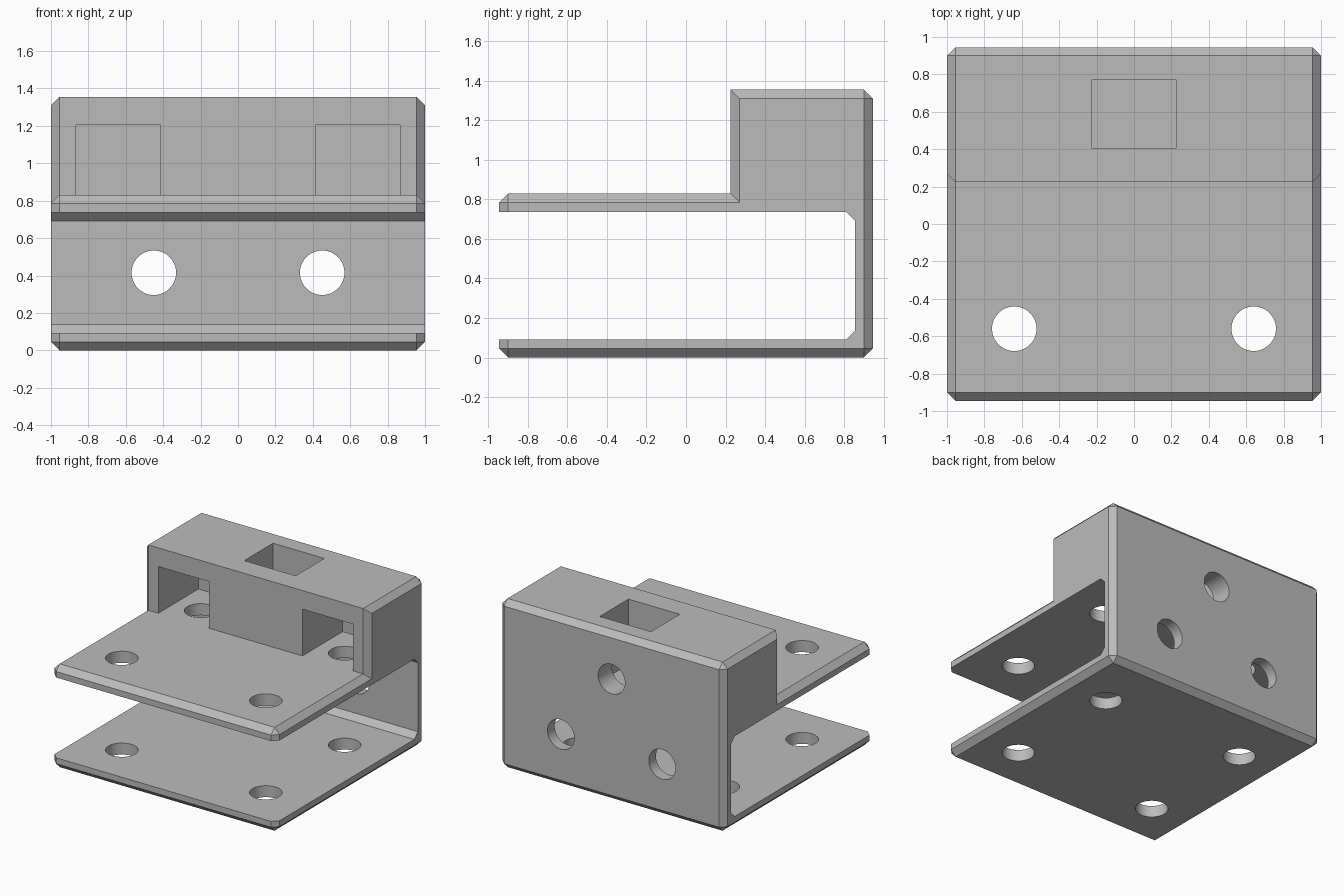
import bpy, bmesh, math
from mathutils import Matrix, Vector

cube = bpy.data.objects.get("Cube")
if cube:
    bpy.data.objects.remove(cube, do_unlink=True)

# Main dimensions
FRONT, BACK, STEP = -0.945, 0.945, 0.225
TOP, DECK = 1.355, 0.83
SLOT_LOW, SLOT_HIGH, SLOT_END = 0.092, 0.737, 0.855
CHAMFER = 0.045

grey = bpy.data.materials.new("plain_grey")
grey.use_nodes = True
colour = (0.5, 0.5, 0.5, 1)
grey.diffuse_color = colour
grey.node_tree.nodes["Principled BSDF"].inputs["Base Color"].default_value = colour


def add_object(name, bm):
    bmesh.ops.recalc_face_normals(bm, faces=bm.faces)
    mesh = bpy.data.meshes.new(name)
    bm.to_mesh(mesh)
    bm.free()
    mesh.materials.append(grey)
    obj = bpy.data.objects.new(name, mesh)
    bpy.context.collection.objects.link(obj)
    return obj


def prism(profile, half_width):
    """Extrude a side outline (y, z) across x."""
    bm = bmesh.new()
    face = bm.faces.new([bm.verts.new((-half_width, y, z)) for y, z in profile])
    new = bmesh.ops.extrude_face_region(bm, geom=[face])["geom"]
    bmesh.ops.translate(bm, vec=(2 * half_width, 0, 0),
                        verts=[v for v in new if isinstance(v, bmesh.types.BMVert)])
    return bm


def box(x0, x1, y0, y1, z0, z1):
    bm = bmesh.new()
    bmesh.ops.create_cube(bm, size=1)
    bmesh.ops.scale(bm, vec=(x1 - x0, y1 - y0, z1 - z0), verts=bm.verts)
    bmesh.ops.translate(bm, vec=((x0 + x1) / 2, (y0 + y1) / 2, (z0 + z1) / 2), verts=bm.verts)
    return bm


def rod(start, end, radius=0.119):
    start, end = Vector(start), Vector(end)
    axis = end - start
    turn = axis.to_track_quat('Z', 'Y').to_matrix().to_4x4()
    bm = bmesh.new()
    bmesh.ops.create_cone(bm, cap_ends=True, segments=48, radius1=radius, radius2=radius,
                          depth=axis.length,
                          matrix=Matrix.Translation((start + end) / 2) @ turn)
    return bm


def cut(target, name, bm):
    cutter = add_object(name, bm)
    cutter.hide_render = True
    mod = target.modifiers.new(name, 'BOOLEAN')
    mod.operation, mod.solver, mod.object = 'DIFFERENCE', 'EXACT', cutter
    bpy.context.view_layer.objects.active = target
    bpy.ops.object.modifier_apply(modifier=name)
    bpy.data.objects.remove(cutter, do_unlink=True)


# Stepped body, chamfered except along the two edges of the step
bm = prism([(FRONT, 0), (BACK, 0), (BACK, TOP), (STEP, TOP), (STEP, DECK), (FRONT, DECK)], 1)
bmesh.ops.recalc_face_normals(bm, faces=bm.faces)


def is_step_edge(edge):
    a, b = (v.co for v in edge.verts)
    return abs(a.x - b.x) > 1 and abs(a.y - STEP) < 0.01


bmesh.ops.bevel(bm, geom=[e for e in bm.edges if not is_step_edge(e)], offset=CHAMFER,
                offset_type='OFFSET', segments=1, affect='EDGES', clamp_overlap=False)
bracket = add_object("bracket", bm)

# Open slot between the two plates
c = CHAMFER
cut(bracket, "slot", prism([(-2, SLOT_LOW), (SLOT_END - c, SLOT_LOW), (SLOT_END, SLOT_LOW + c),
                            (SLOT_END, SLOT_HIGH - c), (SLOT_END - c, SLOT_HIGH),
                            (-2, SLOT_HIGH)], 2))

# Square socket in the top and its screw hole in the back
cut(bracket, "socket", box(-0.228, 0.228, 0.405, 0.77, DECK, 1.6))
cut(bracket, "upper_back_hole", rod((0, 0.6, 0.98), (0, 1.2, 0.98)))

for side in (-1, 1):
    # Front pockets, back wall holes and plate holes
    x0, x1 = sorted((side * 0.415, side * 0.866))
    cut(bracket, "pocket", box(x0, x1, 0, 0.735, DECK, 1.205))
    cut(bracket, "back_hole", rod((side * 0.45, 0.7, 0.415), (side * 0.45, 1.2, 0.415)))
    for y in (-0.56, 0.44):
        cut(bracket, "plate_hole", rod((side * 0.64, y, -0.2), (side * 0.64, y, 0.95)))

bpy.ops.object.select_all(action='DESELECT')
bracket.select_set(True)
bpy.context.view_layer.objects.active = bracket
bpy.ops.object.shade_smooth_by_angle(angle=math.radians(30))
